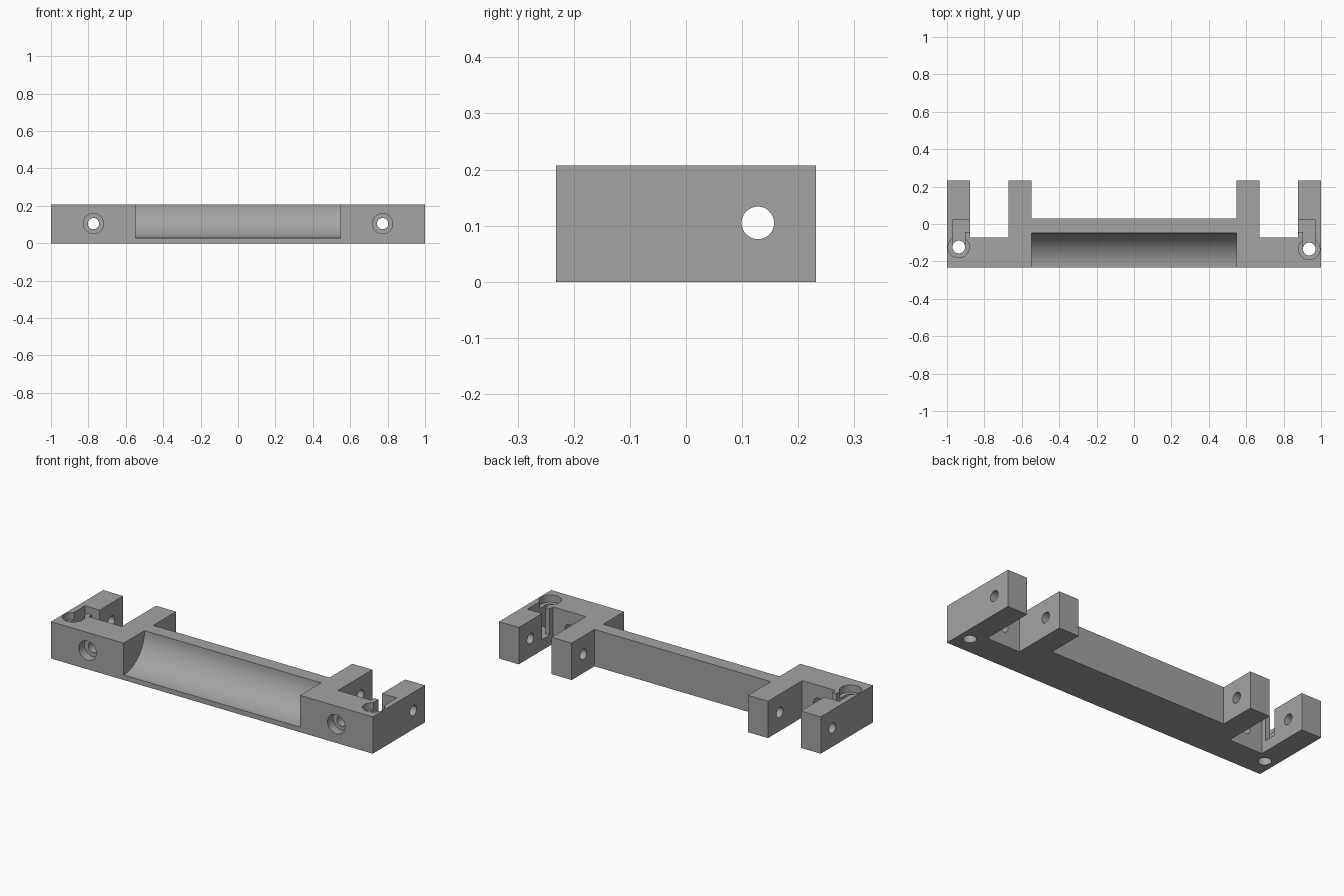
import bpy, bmesh, math
from mathutils import Matrix, Vector

if "Cube" in bpy.data.objects:
    bpy.data.objects.remove(bpy.data.objects["Cube"])

H = 0.207    # block height
D = 0.232    # half depth
MID = 0.105  # height of the horizontal bores

grey = bpy.data.materials.new("plain grey")
grey.diffuse_color = (0.37, 0.37, 0.37, 1)
grey.use_nodes = True
grey.node_tree.nodes["Principled BSDF"].inputs["Base Color"].default_value = grey.diffuse_color


def prism(name, points, offset, to_world):
    """Extrude a flat outline along a vector."""
    bm = bmesh.new()
    face = bm.faces.new([bm.verts.new(to_world(a, b)) for a, b in points])
    ext = bmesh.ops.extrude_face_region(bm, geom=[face])
    moved = [v for v in ext["geom"] if isinstance(v, bmesh.types.BMVert)]
    bmesh.ops.translate(bm, verts=moved, vec=offset)
    bmesh.ops.recalc_face_normals(bm, faces=bm.faces)
    mesh = bpy.data.meshes.new(name)
    bm.to_mesh(mesh)
    bm.free()
    obj = bpy.data.objects.new(name, mesh)
    bpy.context.collection.objects.link(obj)
    mesh.materials.append(grey)
    return obj


def bore(name, start, end, radius):
    """Round cutter between two points."""
    start, end = Vector(start), Vector(end)
    axis = end - start
    rot = axis.to_track_quat('Z', 'Y').to_matrix().to_4x4()
    bm = bmesh.new()
    bmesh.ops.create_cone(bm, cap_ends=True, segments=48, radius1=radius,
                          radius2=radius, depth=axis.length,
                          matrix=Matrix.Translation((start + end) / 2) @ rot)
    mesh = bpy.data.meshes.new(name)
    bm.to_mesh(mesh)
    bm.free()
    obj = bpy.data.objects.new(name, mesh)
    bpy.context.collection.objects.link(obj)
    mesh.materials.append(grey)
    return obj


# Bracket body: bar with two prongs at each end
half = [(1, -D), (1, D), (0.877, D), (0.877, -0.072), (0.672, -0.072),
        (0.672, D), (0.548, D), (0.548, 0.03)]
outline = half + [(-x, y) for x, y in reversed(half)]
body = prism("bracket_body", outline, (0, 0, H), lambda x, y: (x, y, 0))

cutters = []

# Quarter-round trough along the front of the bar
arc = [(-D + 0.185 * math.cos(t), H - 0.179 * math.sin(t))
       for t in [i * math.pi / 2 / 32 for i in range(33)]]
trough = arc + [(-D - 0.1, H - 0.179), (-D - 0.1, H + 0.1), (-D + 0.185, H + 0.1)]
cutters.append(prism("trough_cutter", trough, (1.096, 0, 0),
                     lambda y, z: (-0.548, y, z)))

# Cross bore through all prongs
cutters.append(bore("cross_bore_cutter", (-1.2, 0.128, MID), (1.2, 0.128, MID), 0.029))

for side, hole_y in ((-1, -0.123), (1, -0.134)):
    # Counterbored screw hole from the front into the hinge gap
    x = side * 0.773
    cutters.append(bore("front_hole_cutter", (x, -0.4, MID), (x, 0, MID), 0.03))
    cutters.append(bore("front_counterbore_cutter", (x, -0.4, MID), (x, -D + 0.05, MID), 0.054))
    # Counterbored vertical hole in the corner
    x = side * 0.937
    cutters.append(bore("corner_hole_cutter", (x, hole_y, -0.1), (x, hole_y, 0.4), 0.034))
    cutters.append(bore("corner_counterbore_cutter", (x, hole_y, H - 0.04), (x, hole_y, 0.4), 0.057))
    # Angled slot joining the corner hole to the hinge gap
    slot = [(0.968, hole_y), (0.968, 0.025), (0.82, 0.025), (0.82, -0.043),
            (0.904, -0.043), (0.904, hole_y)]
    cutters.append(prism("slot_cutter", [(side * a, b) for a, b in slot],
                         (0, 0, 0.3), lambda a, b: (a, b, 0.06)))

# Apply the cuts one after another
bpy.context.view_layer.objects.active = body
body.select_set(True)
for cutter in cutters:
    mod = body.modifiers.new("cut", 'BOOLEAN')
    mod.operation = 'DIFFERENCE'
    mod.solver = 'EXACT'
    mod.object = cutter
    bpy.ops.object.modifier_apply(modifier=mod.name)
    bpy.data.objects.remove(cutter, do_unlink=True)

bpy.ops.object.shade_smooth_by_angle(angle=math.radians(30))
